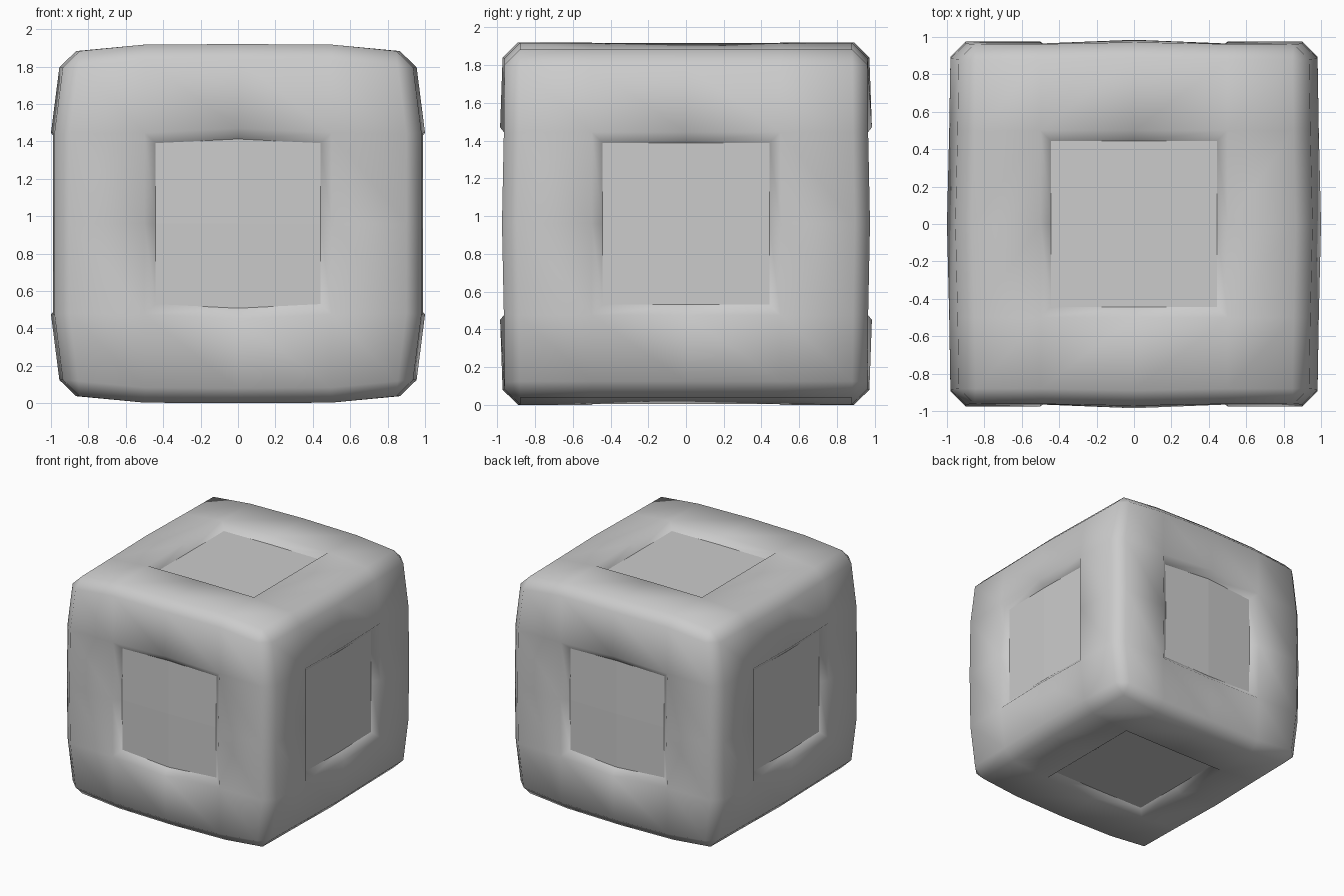
import bpy
import bmesh
from mathutils import Vector

default = bpy.data.objects.get("Cube")
if default:
    bpy.data.objects.remove(default, do_unlink=True)

# Single plain grey
grey = bpy.data.materials.new("plain grey")
grey.use_nodes = True
colour = (0.6, 0.6, 0.6, 1)
grey.diffuse_color = colour
grey.node_tree.nodes["Principled BSDF"].inputs["Base Color"].default_value = colour

MID_Z = 0.96


def bulge(c):
    """Swell a point of the unit grid cube into the softly bowed block."""
    u, v, w = (round(abs(t), 2) for t in c)
    x, y, z = u, v, w
    if u == 1:
        x = 1.0 - 0.012 * (v > 0) - 0.055 * (w == 1) - 0.008 * (v == 1)
    if v == 1:
        y = 0.985 - 0.01 * (u > 0) - 0.01 * (u > 0 and w == 0.5) - 0.015 * (w == 1)
    if w == 1:
        z = MID_Z - 0.045 * (u == 1) - 0.003 * (u == 0.5)
    # Opening rims bow outward at the middle of the front and back
    if w == 0.5:
        z = 0.51 if v == 1 and u == 0 else 0.485
    return Vector([s if t >= 0 else -s for s, t in zip((x, y, z), c)])


bm = bmesh.new()
bmesh.ops.create_cube(bm, size=2)
bmesh.ops.subdivide_edges(bm, edges=bm.edges[:], cuts=3, use_grid_fill=True)

# Sort out outer edges and the central patch of each side
outer = [e for e in bm.edges
         if sum(abs((e.verts[0].co + e.verts[1].co)[i]) > 1.99 for i in range(3)) == 2]
patches = []
for axis in range(3):
    for sign in (-1, 1):
        patches.append([f for f in bm.faces
                        if f.calc_center_median()[axis] * sign > 0.99
                        and sum(abs(t) > 0.5 for t in f.calc_center_median()) == 1])
for vert in bm.verts:
    vert.co = bulge(vert.co)
for f in bm.faces:
    f.smooth = True

# Sunken panels with sloping walls
for patch in patches:
    walls = bmesh.ops.inset_region(bm, faces=patch, thickness=0.057, depth=-0.05,
                                   use_even_offset=True, use_boundary=True)
    for f in walls["faces"]:
        f.smooth = True
    for f in patch:
        f.smooth = False

# Chamfered outer edges
bevel = bmesh.ops.bevel(bm, geom=outer, offset=0.08, offset_type='OFFSET',
                        segments=1, profile=0.5, affect='EDGES')
for f in bevel["faces"]:
    f.smooth = True

bmesh.ops.recalc_face_normals(bm, faces=bm.faces[:])
bmesh.ops.translate(bm, verts=bm.verts[:], vec=(0, 0, MID_Z))
mesh = bpy.data.meshes.new("panelled_block")
bm.to_mesh(mesh)
bm.free()
mesh.materials.append(grey)
bpy.context.collection.objects.link(bpy.data.objects.new("panelled_block", mesh))
